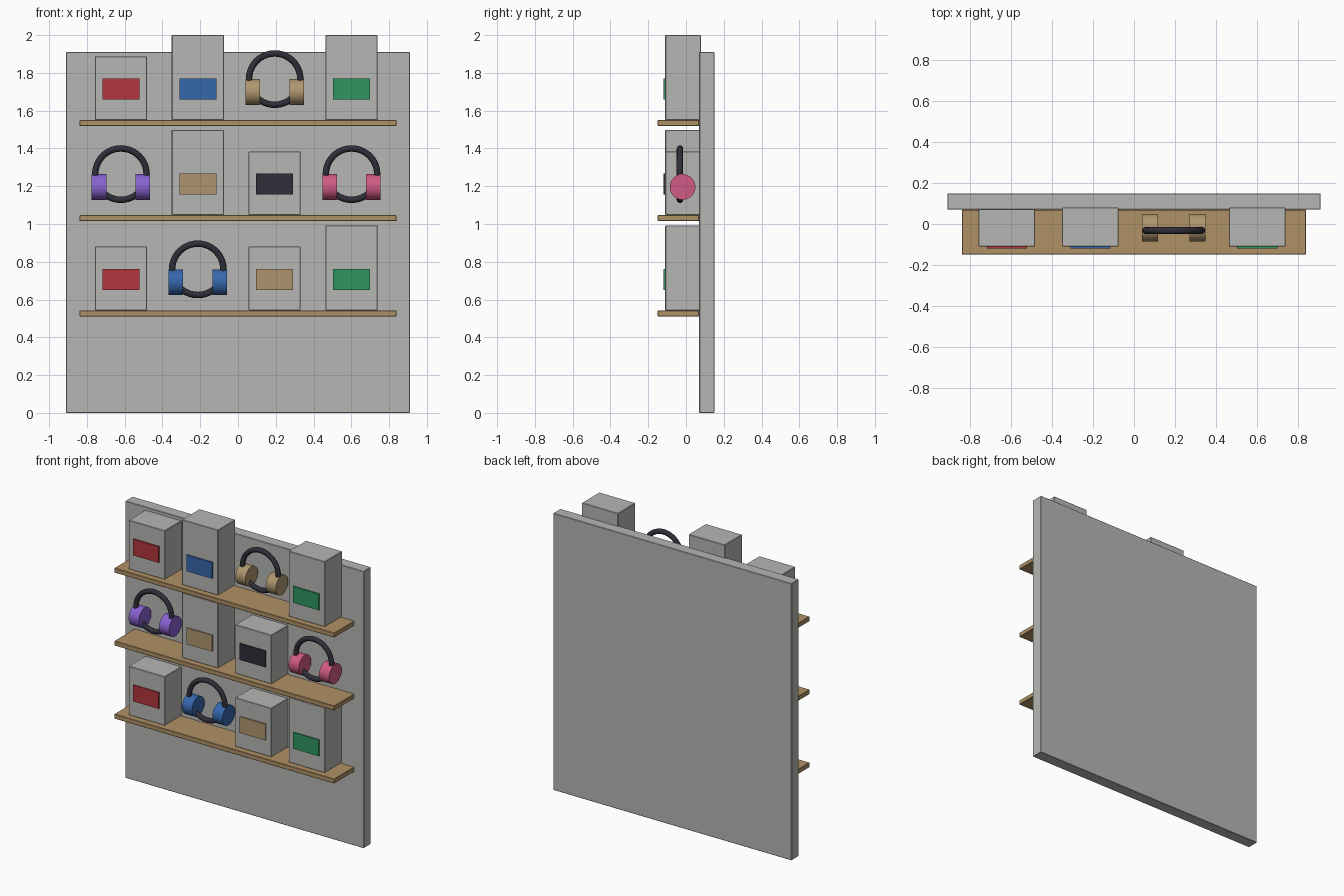
import bpy
import math

cube = bpy.data.objects.get("Cube")
if cube:
    bpy.data.objects.remove(cube, do_unlink=True)


def linear(v):
    v /= 255
    return v / 12.92 if v <= 0.04045 else ((v + 0.055) / 1.055) ** 2.4


def material(name, *rgb):
    colour = [linear(v) for v in rgb] + [1]
    mat = bpy.data.materials.new(name)
    mat.use_nodes = True
    mat.diffuse_color = colour
    mat.node_tree.nodes["Principled BSDF"].inputs["Base Color"].default_value = colour
    return mat


MATS = {
    "grey": material("grey", 182, 182, 180),
    "wood": material("wood", 176, 145, 102),
    "tan": material("tan", 174, 149, 110),
    "red": material("red", 178, 54, 61),
    "blue": material("blue", 54, 103, 172),
    "green": material("green", 46, 150, 94),
    "purple": material("purple", 136, 97, 208),
    "pink": material("pink", 208, 90, 132),
    "black": material("black", 46, 46, 56),
}


def finish(name, colour):
    ob = bpy.context.object
    ob.name = name
    ob.data.materials.append(MATS[colour])
    return ob


def box(name, colour, x0, x1, y0, y1, z0, z1, bevel=0.003):
    bpy.ops.mesh.primitive_cube_add(
        size=1, location=((x0 + x1) / 2, (y0 + y1) / 2, (z0 + z1) / 2))
    ob = finish(name, colour)
    ob.scale = (x1 - x0, y1 - y0, z1 - z0)
    bpy.ops.object.transform_apply(location=False, rotation=False, scale=True)
    if bevel:
        mod = ob.modifiers.new("edge", "BEVEL")
        mod.width = bevel
        mod.segments = 1


def carton(name, colour, x, z, height):
    box(name, "grey", x - 0.138, x + 0.138, -0.11, 0.08, z, z + height)
    # printed front label
    box(name + "_label", colour, x - 0.098, x + 0.098, -0.119, -0.11,
        z + 0.108, z + 0.22, bevel=0)


def headphones(name, colour, x, z):
    # ring-shaped headband
    bpy.ops.mesh.primitive_torus_add(
        major_radius=0.136, minor_radius=0.017, major_segments=40, minor_segments=12,
        location=(x, -0.032, z + 0.217), rotation=(math.pi / 2, 0, 0))
    finish(name + "_band", "black")
    bpy.ops.object.shade_smooth()
    # ear cups
    for side, sign in (("right", -1), ("left", 1)):
        bpy.ops.mesh.primitive_cylinder_add(
            vertices=32, radius=0.068, depth=0.077,
            location=(x + sign * 0.116, -0.018, z + 0.149), rotation=(0, math.pi / 2, 0))
        finish(f"{name}_{side}_cup", colour)
        bpy.ops.object.shade_smooth_by_angle(angle=math.radians(40))


# back panel
box("back_panel", "grey", -0.91, 0.91, 0.07, 0.15, 0, 1.91)

# stock on each shelf, from right to left: (colour, carton height or None for headphones)
SHORT, TALL = 0.337, 0.45
rows = {
    "lower": (0.543, [("red", SHORT), ("blue", None), ("tan", SHORT), ("green", TALL)]),
    "middle": (1.047, [("purple", None), ("tan", TALL), ("black", SHORT), ("pink", None)]),
    "upper": (1.55, [("red", SHORT), ("blue", TALL), ("tan", None), ("green", TALL)]),
}
for row, (z, items) in rows.items():
    box(row + "_shelf", "wood", -0.84, 0.84, -0.15, 0.07, z - 0.032, z)
    for i, (colour, height) in enumerate(items):
        x = -0.62 + i * 0.407
        if height:
            carton(f"{row}_{colour}_carton", colour, x, z, height)
        else:
            headphones(f"{row}_{colour}_headphones", colour, x, z)
